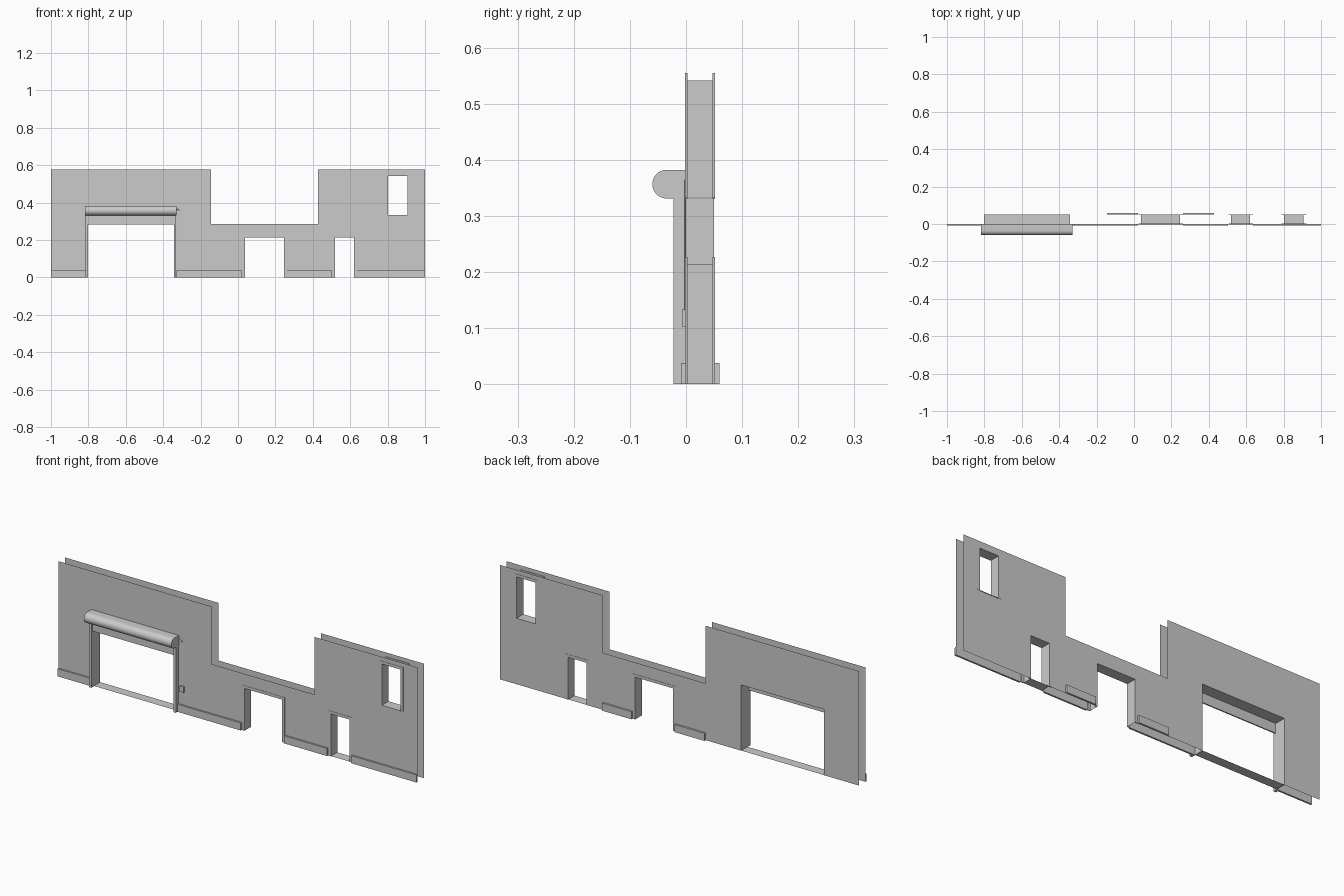
import bpy, bmesh, math

if "Cube" in bpy.data.objects:
    bpy.data.objects.remove(bpy.data.objects["Cube"])

DEPTH = 0.05          # distance between the front and back wall sheets
TOP, LOW = 0.576, 0.286
STEP = (-0.145, 0.427)  # x range of the lowered middle section

# openings: name, x0, x1, z0, z1, has_floor, has_casing
OPENINGS = [
    ("shutter_opening", -0.803, -0.342, 0.0, 0.331, True, False),
    ("wide_doorway", 0.037, 0.247, 0.0, 0.213, False, True),
    ("narrow_doorway", 0.518, 0.621, 0.0, 0.213, True, True),
    ("window", 0.803, 0.907, 0.333, 0.541, True, True),
]


def finish(name, bm):
    me = bpy.data.meshes.new(name)
    bm.to_mesh(me)
    bm.free()
    ob = bpy.data.objects.new(name, me)
    bpy.context.collection.objects.link(ob)
    return ob


def add_box(bm, x0, x1, y0, y1, z0, z1):
    r = bmesh.ops.create_cube(bm, size=1)
    for v in r["verts"]:
        v.co = ((x0 + x1) / 2 + v.co.x * (x1 - x0),
                (y0 + y1) / 2 + v.co.y * (y1 - y0),
                (z0 + z1) / 2 + v.co.z * (z1 - z0))


def boxes(name, items):
    bm = bmesh.new()
    for it in items:
        add_box(bm, *it)
    return finish(name, bm)


def quad(bm, pts):
    bm.faces.new([bm.verts.new(p) for p in pts])


def wall(name, y, facing_front):
    """Flat sheet on a grid of cells, skipping the openings."""
    xs = sorted({-1, 1, *STEP} | {o[1] for o in OPENINGS} | {o[2] for o in OPENINGS})
    zs = sorted({0, LOW, TOP} | {o[3] for o in OPENINGS} | {o[4] for o in OPENINGS})
    bm = bmesh.new()
    for a, b in zip(xs, xs[1:]):
        for c, d in zip(zs, zs[1:]):
            mx, mz = (a + b) / 2, (c + d) / 2
            if STEP[0] < mx < STEP[1] and mz > LOW:
                continue
            if any(o[1] < mx < o[2] and o[3] < mz < o[4] for o in OPENINGS):
                continue
            pts = [(a, y, c), (b, y, c), (b, y, d), (a, y, d)]
            quad(bm, pts if facing_front else pts[::-1])
    bmesh.ops.remove_doubles(bm, verts=bm.verts, dist=1e-5)
    return finish(name, bm)


# Wall sheets
wall("front_wall", 0.0, True)
wall("back_wall", DEPTH, False)

# Reveals lining each opening, and thin casings around them
for name, x0, x1, z0, z1, floor, casing in OPENINGS:
    bm = bmesh.new()
    quad(bm, [(x0, 0, z0), (x0, DEPTH, z0), (x0, DEPTH, z1), (x0, 0, z1)])
    quad(bm, [(x1, 0, z0), (x1, 0, z1), (x1, DEPTH, z1), (x1, DEPTH, z0)])
    quad(bm, [(x0, 0, z1), (x0, DEPTH, z1), (x1, DEPTH, z1), (x1, 0, z1)])
    if floor:
        e = z0 + 0.0005
        quad(bm, [(x0, 0, e), (x1, 0, e), (x1, DEPTH, e), (x0, DEPTH, e)])
    finish(name + "_reveal", bm)
    if casing:
        w = 0.014
        parts = []
        for y0, y1 in ((-0.0015, 0.003), (DEPTH - 0.003, DEPTH + 0.0015)):
            parts += [(x0 - w, x0, y0, y1, z0, z1), (x1, x1 + w, y0, y1, z0, z1),
                      (x0 - w, x1 + w, y0, y1, z1, z1 + w)]
            if z0 > 0:
                parts.append((x0, x1, y0, y1, z0 - 0.003, z0))
        boxes(name + "_casing", parts)

# Skirting boards
boxes("front_skirting", [(a, b, -0.009, 0, 0, 0.038) for a, b in
      ((-1, -0.816), (-0.33, 0.021), (0.263, 0.502), (0.637, 1))])
boxes("back_skirting", [(a, b, DEPTH, DEPTH + 0.01, 0, 0.038) for a, b in
      ((STEP[0], 0.021), (0.263, STEP[1]))])

# Roller shutter housing: half-round profile pushed along x
prof = [(0, 0.331), (0, 0.382)]
for i in range(17):
    t = math.pi / 2 + math.pi * i / 16
    prof.append((-0.0345 + 0.0255 * math.cos(t), 0.3565 + 0.0255 * math.sin(t)))
bm = bmesh.new()
f = bm.faces.new([bm.verts.new((-0.817, y, z)) for y, z in prof])
ext = bmesh.ops.extrude_face_region(bm, geom=[f])
for v in ext["geom"]:
    if isinstance(v, bmesh.types.BMVert):
        v.co.x = -0.33
bmesh.ops.recalc_face_normals(bm, faces=bm.faces)
housing = finish("shutter_housing", bm)
bpy.context.view_layer.objects.active = housing
housing.select_set(True)
bpy.ops.object.shade_smooth_by_angle(angle=math.radians(35))

# Shutter side guides and the lowered edge of the curtain
boxes("shutter_guides", [(-0.815, -0.802, -0.022, 0, 0, 0.331),
                         (-0.343, -0.331, -0.022, 0, 0, 0.331)])
boxes("shutter_curtain", [(-0.803, -0.342, -0.014, -0.008, 0.283, 0.335)])

# Control cable from the housing to the switch box
cu = bpy.data.curves.new("control_cable", "CURVE")
cu.dimensions = "3D"
cu.bevel_depth = 0.0018
cu.bevel_resolution = 1
cu.use_fill_caps = True
sp = cu.splines.new("POLY")
path = [(-0.332, 0.363), (-0.318, 0.363), (-0.312, 0.360), (-0.309, 0.353), (-0.309, 0.13)]
sp.points.add(len(path) - 1)
for p, (x, z) in zip(sp.points, path):
    p.co = (x, -0.0018, z, 1)
bpy.context.collection.objects.link(bpy.data.objects.new("control_cable", cu))
boxes("switch_box", [(-0.32, -0.298, -0.007, 0, 0.103, 0.133)])
